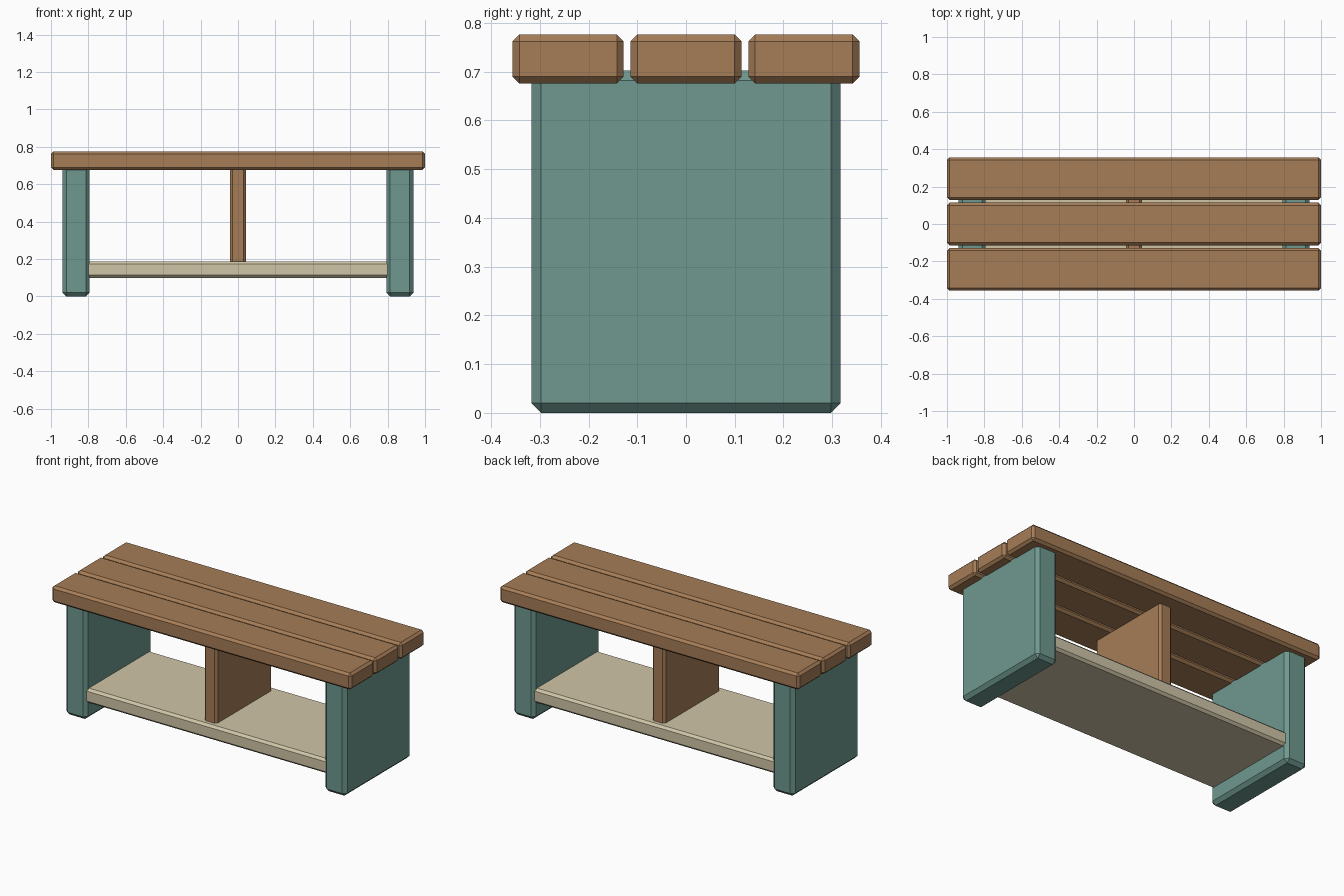
import bpy
import bmesh

if "Cube" in bpy.data.objects:
    bpy.data.objects.remove(bpy.data.objects["Cube"])


def material(name, rgb):
    m = bpy.data.materials.new(name)
    m.diffuse_color = (*rgb, 1)
    m.use_nodes = True
    m.node_tree.nodes["Principled BSDF"].inputs["Base Color"].default_value = m.diffuse_color
    return m


wood = material("brown wood", (0.38, 0.205, 0.095))
teal = material("teal paint", (0.157, 0.315, 0.275))
cream = material("cream paint", (0.63, 0.56, 0.39))


def board(name, center, size, bevel, mat):
    """Box with a single flat chamfer on every edge."""
    bm = bmesh.new()
    bmesh.ops.create_cube(bm, size=1)
    bmesh.ops.scale(bm, vec=size, verts=bm.verts)
    bmesh.ops.bevel(bm, geom=bm.edges[:], offset=bevel, segments=1,
                    profile=0.5, affect='EDGES')
    mesh = bpy.data.meshes.new(name)
    bm.to_mesh(mesh)
    bm.free()
    mesh.materials.append(mat)
    ob = bpy.data.objects.new(name, mesh)
    ob.location = center
    bpy.context.collection.objects.link(ob)
    return ob


# Three seat slats with narrow gaps
for name, y in (("front", -0.242), ("middle", 0), ("back", 0.242)):
    board(f"{name}_seat_slat", (0, y, 0.726), (2, 0.228, 0.1), 0.014, wood)

# Slab legs at both ends, let slightly into the slats
for name, side in (("left", -1), ("right", 1)):
    board(f"{name}_leg_slab", (side * 0.866, 0, 0.351), (0.144, 0.634, 0.702), 0.02, teal)

# Low shelf whose ends are buried in the legs
board("shelf", (0, 0, 0.144), (1.66, 0.605, 0.088), 0.014, cream)

# Central divider between shelf and seat
board("center_divider", (0, 0, 0.43), (0.086, 0.534, 0.52), 0.013, wood)
